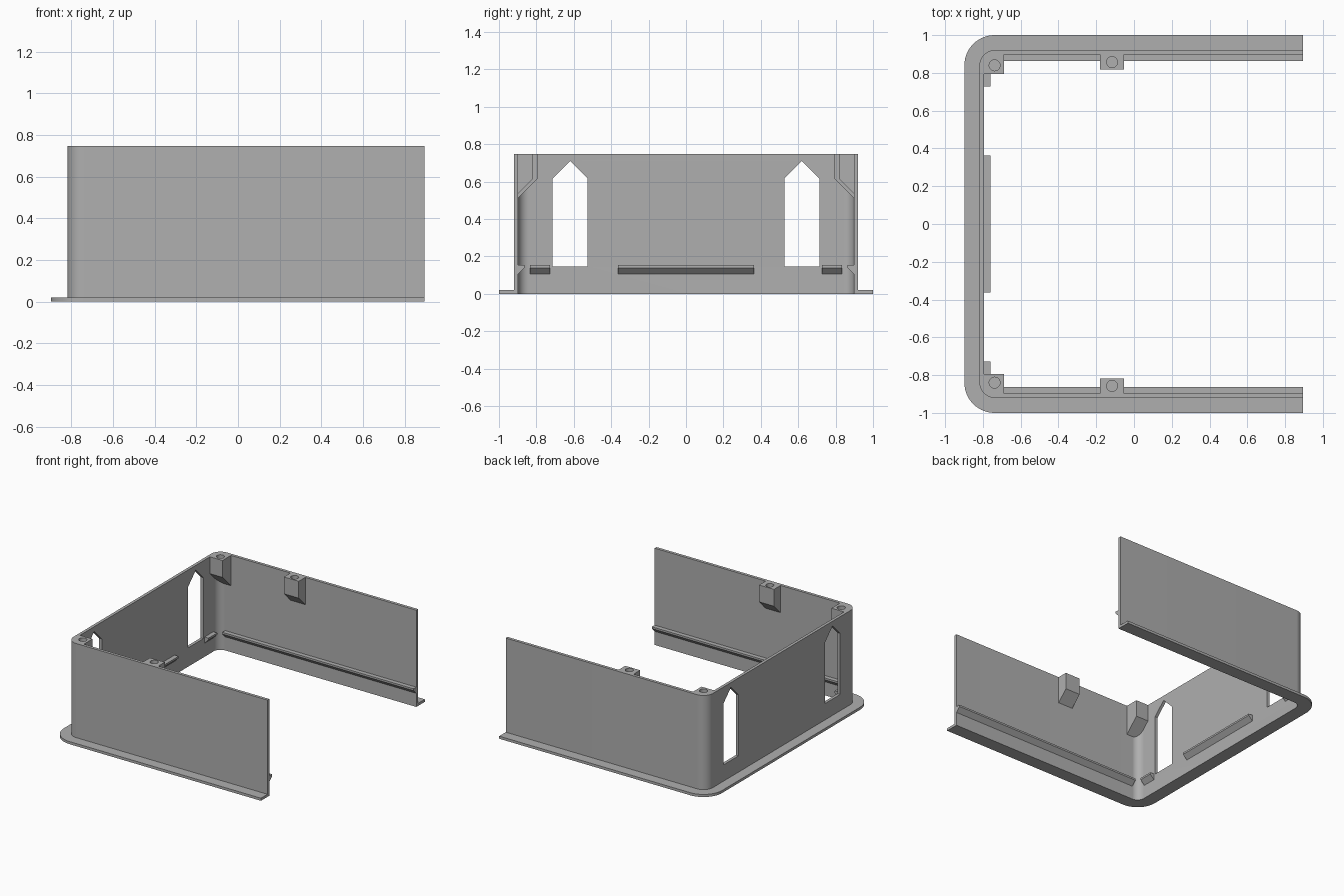
import bpy, bmesh
from math import cos, sin, pi
from mathutils import Vector

if "Cube" in bpy.data.objects:
    bpy.data.objects.remove(bpy.data.objects["Cube"])

grey = bpy.data.materials.new("plain grey")
grey.use_nodes = True
GREY = (0.43, 0.43, 0.43, 1)
grey.diffuse_color = GREY
grey.node_tree.nodes["Principled BSDF"].inputs["Base Color"].default_value = GREY

# Shared dimensions: all rounded corners are concentric
CX, CY = -0.738, 0.84
END = 0.896
TOP = 0.747
R_IN, R_OUT, R_FLANGE = 0.057, 0.08, 0.16
IN_X, IN_Y = CX - R_IN, CY + R_IN


def finish(name, bm):
    bmesh.ops.recalc_face_normals(bm, faces=bm.faces)
    mesh = bpy.data.meshes.new(name)
    bm.to_mesh(mesh)
    bm.free()
    mesh.materials.append(grey)
    obj = bpy.data.objects.new(name, mesh)
    bpy.context.collection.objects.link(obj)
    return obj


def u_path(r):
    """Plan of a three-sided enclosure with rounded corners of radius r."""
    n = 14
    pts = [(END, CY + r)]
    pts += [(CX + r * cos(a), CY + r * sin(a))
            for a in (pi / 2 * (1 + i / n) for i in range(n + 1))]
    return pts + [(x, -y) for x, y in reversed(pts)]


def u_strip(name, r0, r1, height):
    """Upright strip between two concentric plans."""
    bm = bmesh.new()
    rings = []
    for (x0, y0), (x1, y1) in zip(u_path(r0), u_path(r1)):
        rings.append([bm.verts.new(p) for p in
                      ((x0, y0, 0), (x1, y1, 0), (x1, y1, height), (x0, y0, height))])
    for a, b in zip(rings, rings[1:]):
        for i in range(4):
            j = (i + 1) % 4
            bm.faces.new((a[i], a[j], b[j], b[i]))
    bm.faces.new(rings[0])
    bm.faces.new(rings[-1])
    return finish(name, bm)


def prism(name, points, offset):
    """Extrude a closed outline of 3D points along an offset."""
    bm = bmesh.new()
    face = bm.faces.new([bm.verts.new(p) for p in points])
    new = bmesh.ops.extrude_face_region(bm, geom=[face])["geom"]
    bmesh.ops.translate(bm, vec=Vector(offset),
                        verts=[g for g in new if isinstance(g, bmesh.types.BMVert)])
    return finish(name, bm)


def apply_modifier(obj, mod):
    with bpy.context.temp_override(object=obj, active_object=obj):
        bpy.ops.object.modifier_apply(modifier=mod.name)


def cut(obj, cutter):
    mod = obj.modifiers.new("cut", "BOOLEAN")
    mod.operation, mod.solver, mod.object = "DIFFERENCE", "EXACT", cutter
    apply_modifier(obj, mod)
    bpy.data.objects.remove(cutter)


def mirror_y(obj):
    mod = obj.modifiers.new("mirror", "MIRROR")
    mod.use_axis = (False, True, False)
    mod.use_mirror_merge = False
    apply_modifier(obj, mod)


def smooth(obj):
    bpy.ops.object.select_all(action="DESELECT")
    obj.select_set(True)
    bpy.context.view_layer.objects.active = obj
    bpy.ops.object.shade_smooth_by_angle(angle=0.5)


# Wall and base flange
wall = u_strip("wall", R_IN, R_OUT, TOP)
flange = u_strip("base_flange", R_OUT, R_FLANGE, 0.02)

# Pointed windows through the end wall
for side in (1, -1):
    outline = [(0.527, 0.146), (0.713, 0.146), (0.713, 0.617), (0.62, 0.71), (0.527, 0.617)]
    cut(wall, prism("window_cutter", [(-1, side * y, z) for y, z in outline], (0.5, 0, 0)))
smooth(wall)
smooth(flange)


# Screw bosses with a sloped underside and a blind hole
def boss(name, x0, x1, y_front, hole_x, hole_y):
    slope = 0.617
    outline = [(IN_Y, TOP), (y_front, TOP), (y_front, slope),
               (IN_Y, slope - (IN_Y - y_front))]
    obj = prism(name, [(x0, y, z) for y, z in outline], (x1 - x0, 0, 0))
    circle = [(hole_x + 0.029 * cos(2 * pi * i / 24),
               hole_y + 0.029 * sin(2 * pi * i / 24), TOP - 0.11) for i in range(24)]
    cut(obj, prism("hole_cutter", circle, (0, 0, 0.2)))
    mirror_y(obj)
    smooth(obj)


boss("corner_bosses", IN_X, -0.688, 0.793, CX, CY)
boss("side_bosses", -0.18, -0.053, 0.817, -0.116, 0.857)

# Snap ledges: (distance from the wall, height) profile
LEDGE = [(0, 0.105), (0.034, 0.139), (0.034, 0.153), (0, 0.153)]
side_ledges = prism("side_ledges", [(CX, IN_Y - d, z) for d, z in LEDGE], (END - CX, 0, 0))
mirror_y(side_ledges)
prism("end_ledge", [(IN_X + d, -0.363, z) for d, z in LEDGE], (0, 0.726, 0))
corner_ledges = prism("corner_ledges", [(IN_X + d, 0.727, z) for d, z in LEDGE], (0, 0.107, 0))
mirror_y(corner_ledges)
